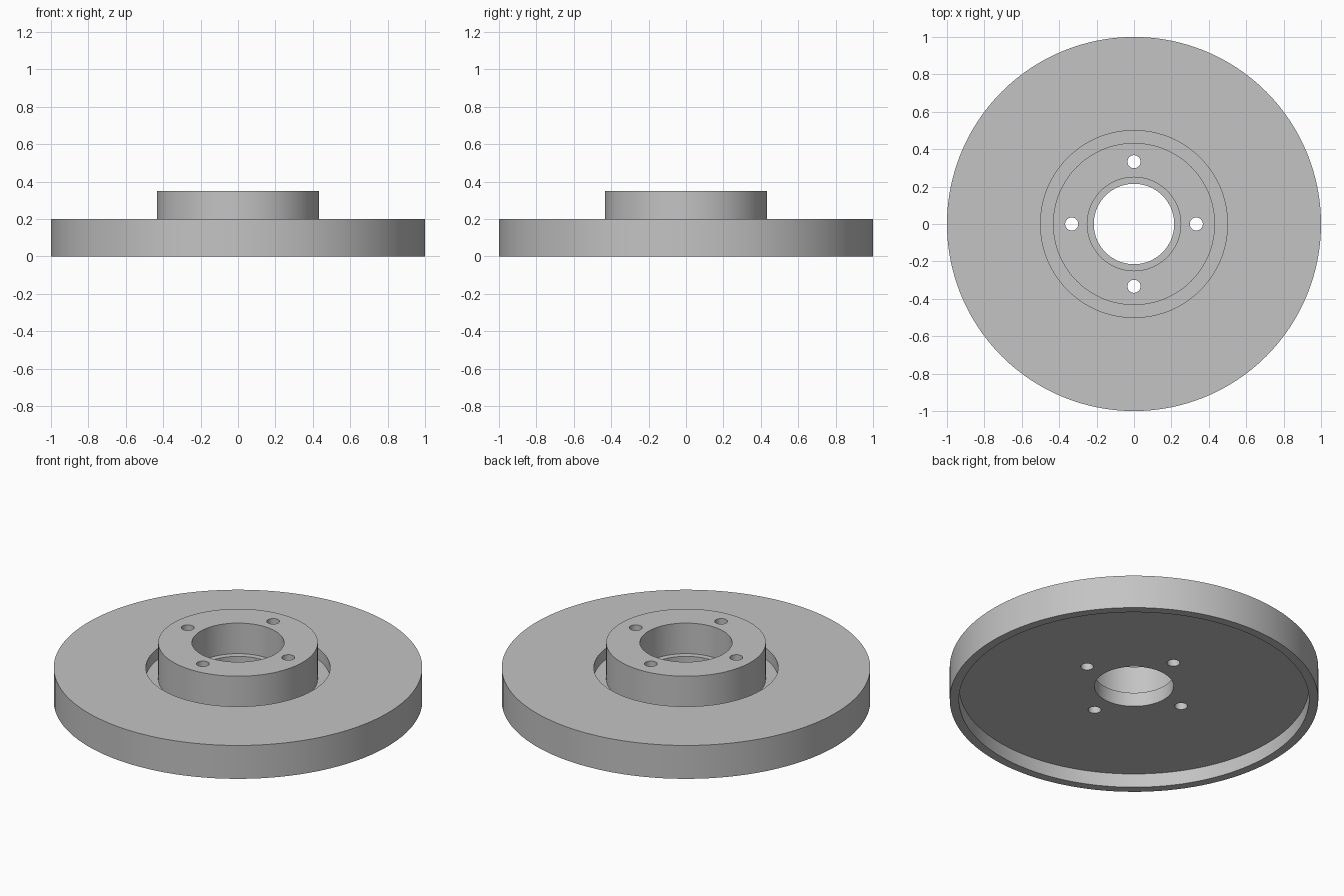
import bpy
import bmesh
from math import cos, sin, pi, tau, radians

cube = bpy.data.objects.get("Cube")
if cube:
    bpy.data.objects.remove(cube, do_unlink=True)

# Key dimensions
RIM, LIP, GROOVE, HUB, COUNTERBORE, BORE = 1.0, 0.95, 0.5, 0.433, 0.25, 0.215
RIM_TOP, HUB_TOP, RECESS, GROOVE_FLOOR, LEDGE = 0.2, 0.35, 0.083, 0.133, 0.167
BOLT_CIRCLE, BOLT_RADIUS, BOLTS = 0.333, 0.035, 4
SEGMENTS = 128

metal = bpy.data.materials.new("grey metal")
metal.use_nodes = True
grey = (0.55, 0.55, 0.55, 1)
metal.diffuse_color = grey
metal.node_tree.nodes["Principled BSDF"].inputs["Base Color"].default_value = grey


def add_object(name, bm):
    bmesh.ops.recalc_face_normals(bm, faces=bm.faces)
    mesh = bpy.data.meshes.new(name)
    bm.to_mesh(mesh)
    bm.free()
    mesh.materials.append(metal)
    obj = bpy.data.objects.new(name, mesh)
    bpy.context.collection.objects.link(obj)
    return obj


def lathe(name, profile):
    """Turn a closed (radius, height) section around the z axis."""
    bm = bmesh.new()
    rings = []
    for i in range(SEGMENTS):
        a = tau * i / SEGMENTS
        rings.append([bm.verts.new((r * cos(a), r * sin(a), z)) for r, z in profile])
    for i, ring in enumerate(rings):
        following = rings[(i + 1) % SEGMENTS]
        for j in range(len(profile)):
            k = (j + 1) % len(profile)
            bm.faces.new((ring[j], following[j], following[k], ring[k]))
    return add_object(name, bm)


# Disc with hub, groove, stepped bore and hollow underside
disc = lathe("disc_with_hub", [
    (LIP, 0), (RIM, 0), (RIM, RIM_TOP), (GROOVE, RIM_TOP),
    (GROOVE, GROOVE_FLOOR), (HUB, GROOVE_FLOOR), (HUB, HUB_TOP),
    (COUNTERBORE, HUB_TOP), (COUNTERBORE, LEDGE), (BORE, LEDGE),
    (BORE, RECESS), (LIP, RECESS),
])

# Bolt holes drilled through the hub
bm = bmesh.new()
for i in range(BOLTS):
    a = tau * i / BOLTS
    made = bmesh.ops.create_cone(bm, cap_ends=True, segments=32, depth=1,
                                 radius1=BOLT_RADIUS, radius2=BOLT_RADIUS)
    bmesh.ops.translate(bm, verts=made["verts"],
                        vec=(BOLT_CIRCLE * cos(a), BOLT_CIRCLE * sin(a), 0.2))
drill = add_object("bolt_hole_cutter", bm)
drill.hide_render = True

cut = disc.modifiers.new("bolt holes", 'BOOLEAN')
cut.operation = 'DIFFERENCE'
cut.solver = 'EXACT'
cut.object = drill

bpy.ops.object.select_all(action='DESELECT')
disc.select_set(True)
bpy.context.view_layer.objects.active = disc
bpy.ops.object.modifier_apply(modifier=cut.name)
bpy.data.objects.remove(drill, do_unlink=True)

bpy.ops.object.shade_smooth_by_angle(angle=radians(30))
